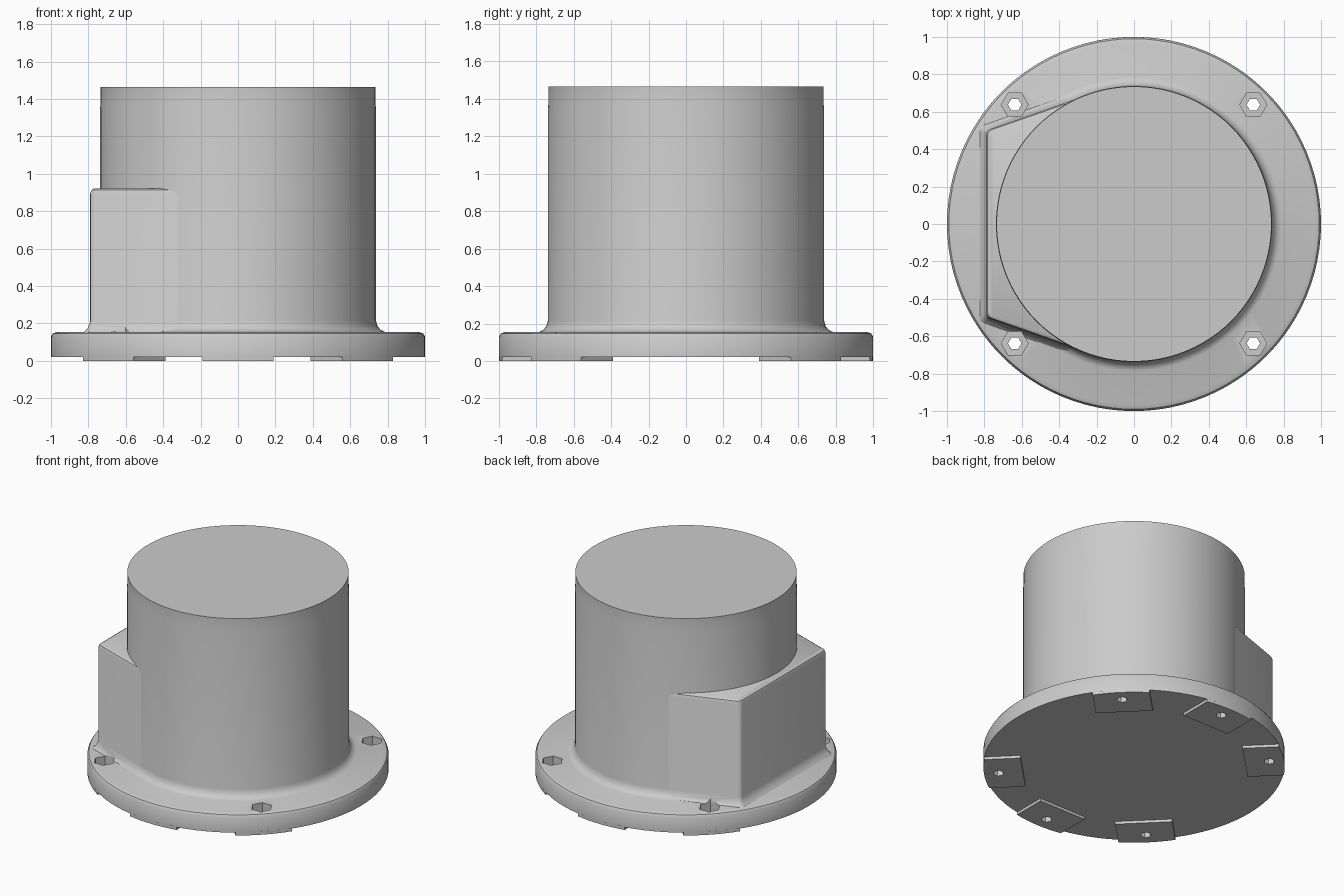
import bpy, bmesh, math
from mathutils import Matrix, Vector

cube = bpy.data.objects.get("Cube")
if cube:
    bpy.data.objects.remove(cube, do_unlink=True)

grey = bpy.data.materials.new("plain_grey")
grey.use_nodes = True
COLOUR = (0.6, 0.6, 0.6, 1)
grey.diffuse_color = COLOUR
grey.node_tree.nodes["Principled BSDF"].inputs["Base Color"].default_value = COLOUR


def finish(name, bm):
    bmesh.ops.recalc_face_normals(bm, faces=bm.faces)
    mesh = bpy.data.meshes.new(name)
    bm.to_mesh(mesh)
    bm.free()
    mesh.materials.append(grey)
    obj = bpy.data.objects.new(name, mesh)
    bpy.context.collection.objects.link(obj)
    return obj


def lathe(name, profile, steps, centre=(0, 0, 0)):
    bm = bmesh.new()
    verts = [bm.verts.new((r, 0, z)) for r, z in profile]
    edges = [bm.edges.new(pair) for pair in zip(verts, verts[1:])]
    bmesh.ops.spin(bm, geom=verts + edges, cent=(0, 0, 0), axis=(0, 0, 1),
                   angle=math.tau, steps=steps, use_duplicate=False)
    bmesh.ops.remove_doubles(bm, verts=bm.verts, dist=1e-5)
    bmesh.ops.translate(bm, verts=bm.verts, vec=centre)
    return finish(name, bm)


def loft(name, rings):
    bm = bmesh.new()
    loops = [[bm.verts.new(p) for p in ring] for ring in rings]
    for low, high in zip(loops, loops[1:]):
        for i in range(len(low)):
            j = (i + 1) % len(low)
            bm.faces.new((low[i], low[j], high[j], high[i]))
    bm.faces.new(loops[0][::-1])
    bm.faces.new(loops[-1])
    return finish(name, bm)


def activate(obj):
    bpy.ops.object.select_all(action='DESELECT')
    obj.select_set(True)
    bpy.context.view_layer.objects.active = obj


def cut(obj, cutter):
    mod = obj.modifiers.new("hole", 'BOOLEAN')
    mod.operation, mod.solver, mod.object = 'DIFFERENCE', 'EXACT', cutter
    activate(obj)
    bpy.ops.object.modifier_apply(modifier=mod.name)


def boss_outline(grow, z):
    # Flat side face whose flanks run tangent into the round body
    radius = 0.733 + grow
    corner = Vector((-0.79 - grow, 0.5 + 0.6 * grow, z))
    angle = math.atan2(corner.y, corner.x) - math.acos(radius / corner.xy.length)
    tangent = Vector((radius * math.cos(angle), radius * math.sin(angle), z))
    start = corner + (tangent - corner).normalized() * 0.025
    end = corner - Vector((0, 0.025, 0))
    half = [tangent]
    for i in range(5):
        t = i / 4
        half.append(start * (1 - t) ** 2 + corner * 2 * t * (1 - t) + end * t * t)
    return half + [Vector((p.x, -p.y, p.z)) for p in reversed(half)]


# Round body with its flange and root fillet
housing = lathe("flanged_housing", [
    (0, 0.02), (1, 0.02), (1, 0.13), (0.99, 0.146), (0.965, 0.155),
    (0.785, 0.155), (0.763, 0.165), (0.746, 0.185), (0.738, 0.215),
    (0.738, 1.35), (0.735, 1.37), (0.735, 1.465), (0, 1.465)], 96)

# Flat-faced boss on the side
boss = loft("side_boss", [boss_outline(g, z) for g, z in (
    (0.04, 0.15), (0.015, 0.172), (0, 0.21), (0, 0.895), (-0.007, 0.913), (-0.022, 0.922))])

# Feet under the flange, each with a screw hole
parts = [housing, boss]
for number, degrees in enumerate((-135, -90, -45, 45, 90, 135), 1):
    turn = Matrix.Rotation(math.radians(degrees), 3, 'Z')
    reach = math.asin(0.19)
    shape = [(0.74, -0.19)]
    shape += [(math.cos(reach * i / 4), math.sin(reach * i / 4)) for i in range(-4, 5)]
    shape += [(0.74, 0.19)]
    foot = loft(f"foot_{number}", [[turn @ Vector((x, y, z)) for x, y in shape]
                                   for z in (0, 0.025)])
    parts.append(foot)

    through = abs(degrees) != 90
    profile = [(0, -0.1), (0.036, -0.1), (0.036, 0.08)]
    profile += [(0.072, 0.08), (0.072, 0.3), (0, 0.3)] if through else [(0, 0.08)]
    cutter = lathe("hole_cutter", profile, 6, turn @ Vector((0.902, 0, 0)))
    cutter.hide_render = True
    cut(housing, cutter)
    cut(foot, cutter)
    if through and abs(degrees) > 90:
        cut(boss, cutter)
    bpy.data.objects.remove(cutter, do_unlink=True)

for part in parts:
    activate(part)
    bpy.ops.object.shade_smooth_by_angle(angle=math.radians(35))
